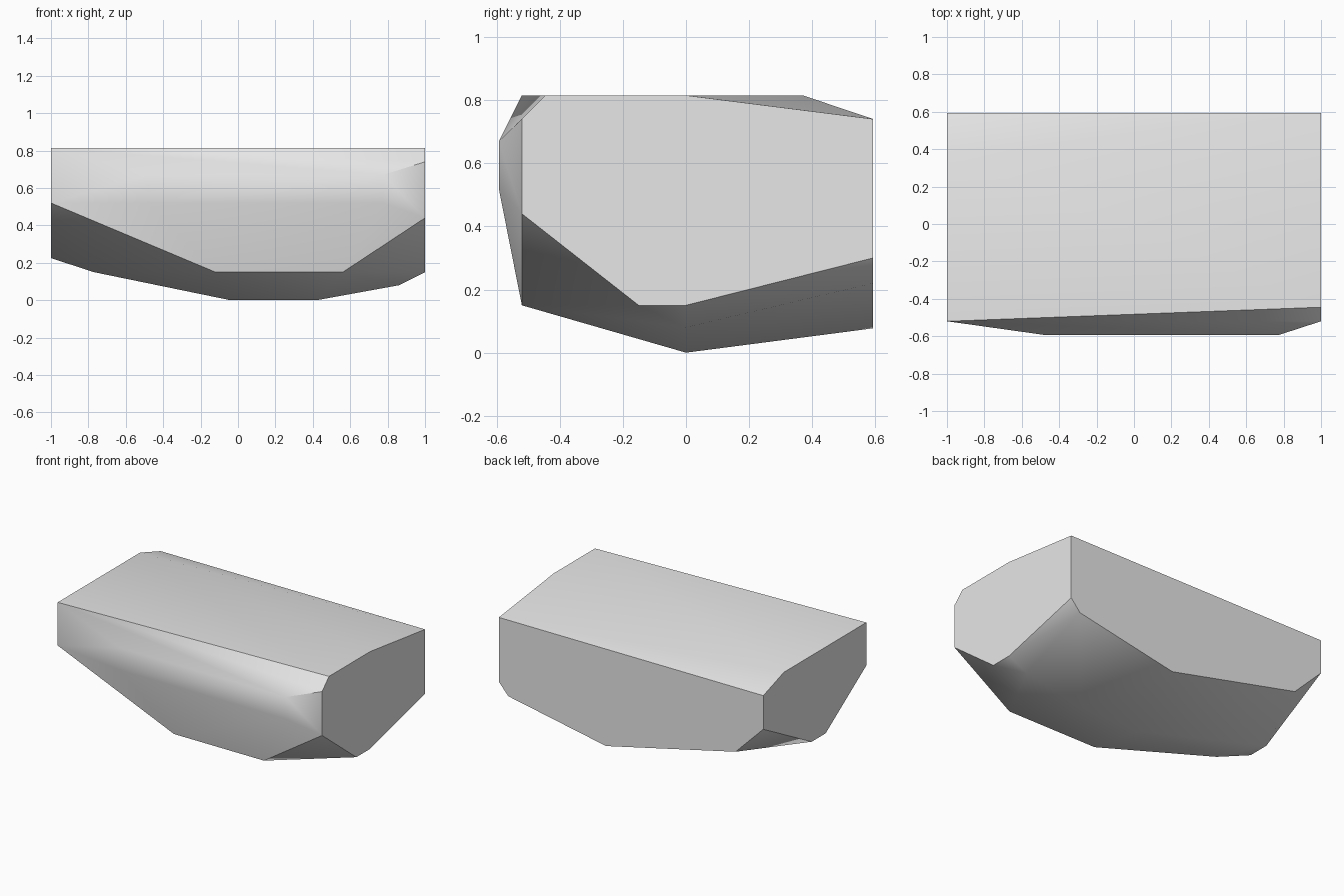
import bpy
import bmesh
import math

cube = bpy.data.objects.get("Cube")
if cube:
    bpy.data.objects.remove(cube, do_unlink=True)

BACK, FRONT, NOSE, TOP = 0.593, -0.52, -0.593, 0.815

# Right end outline (y, z)
right_end = [(FRONT, 0.74), (FRONT, 0.44), (-0.15, 0.15), (0, 0.15),
             (BACK, 0.3), (BACK, 0.74), (0, TOP), (-0.445, TOP)]
# Left end outline (y, z)
left_end = [(FRONT, TOP), (FRONT, 0.52), (-0.08, 0.225), (0.07, 0.225),
            (BACK, 0.51), (BACK, 0.74), (0.37, TOP)]
# Lower edge of the flat back (x, z)
back_edge = [(0.93, 0.22), (0.19, 0.077), (-0.79, 0.3)]
# Bulge along the front (x, z)
nose = [(-0.48, 0.67), (0.775, 0.67), (0.775, 0.52), (-0.48, 0.52)]
# Underside corners
underside = [(-0.12, FRONT, 0.15), (0.56, FRONT, 0.15), (-0.77, -0.13, 0.15),
             (-0.04, 0, 0), (0.42, 0, 0), (0.86, 0, 0.08)]

corners = [(1, y, z) for y, z in right_end]
corners += [(-1, y, z) for y, z in left_end]
corners += [(x, BACK, z) for x, z in back_edge]
corners += [(x, NOSE, z) for x, z in nose]
corners += underside

# Wrap the corners into one chiselled block
bm = bmesh.new()
for co in corners:
    bm.verts.new(co)
hull = bmesh.ops.convex_hull(bm, input=bm.verts[:])
spare = {g for g in hull["geom_interior"] + hull["geom_unused"]
         if isinstance(g, bmesh.types.BMVert)}
bmesh.ops.delete(bm, geom=list(spare), context="VERTS")
bmesh.ops.dissolve_limit(bm, angle_limit=math.radians(1),
                         verts=bm.verts[:], edges=bm.edges[:])
bmesh.ops.recalc_face_normals(bm, faces=bm.faces[:])
mesh = bpy.data.meshes.new("rock_block")
bm.to_mesh(mesh)
bm.free()

rock = bpy.data.objects.new("rock_block", mesh)
bpy.context.collection.objects.link(rock)

# Plain grey stone
stone = bpy.data.materials.new("grey_stone")
stone.use_nodes = True
grey = (0.8, 0.8, 0.8, 1)
stone.diffuse_color = grey
for node in stone.node_tree.nodes:
    if node.type == "BSDF_PRINCIPLED":
        node.inputs["Base Color"].default_value = grey
mesh.materials.append(stone)

# Smooth the shallow edges, keep the hard ones
bpy.ops.object.select_all(action="DESELECT")
rock.select_set(True)
bpy.context.view_layer.objects.active = rock
bpy.ops.object.shade_smooth_by_angle(angle=math.radians(35))
